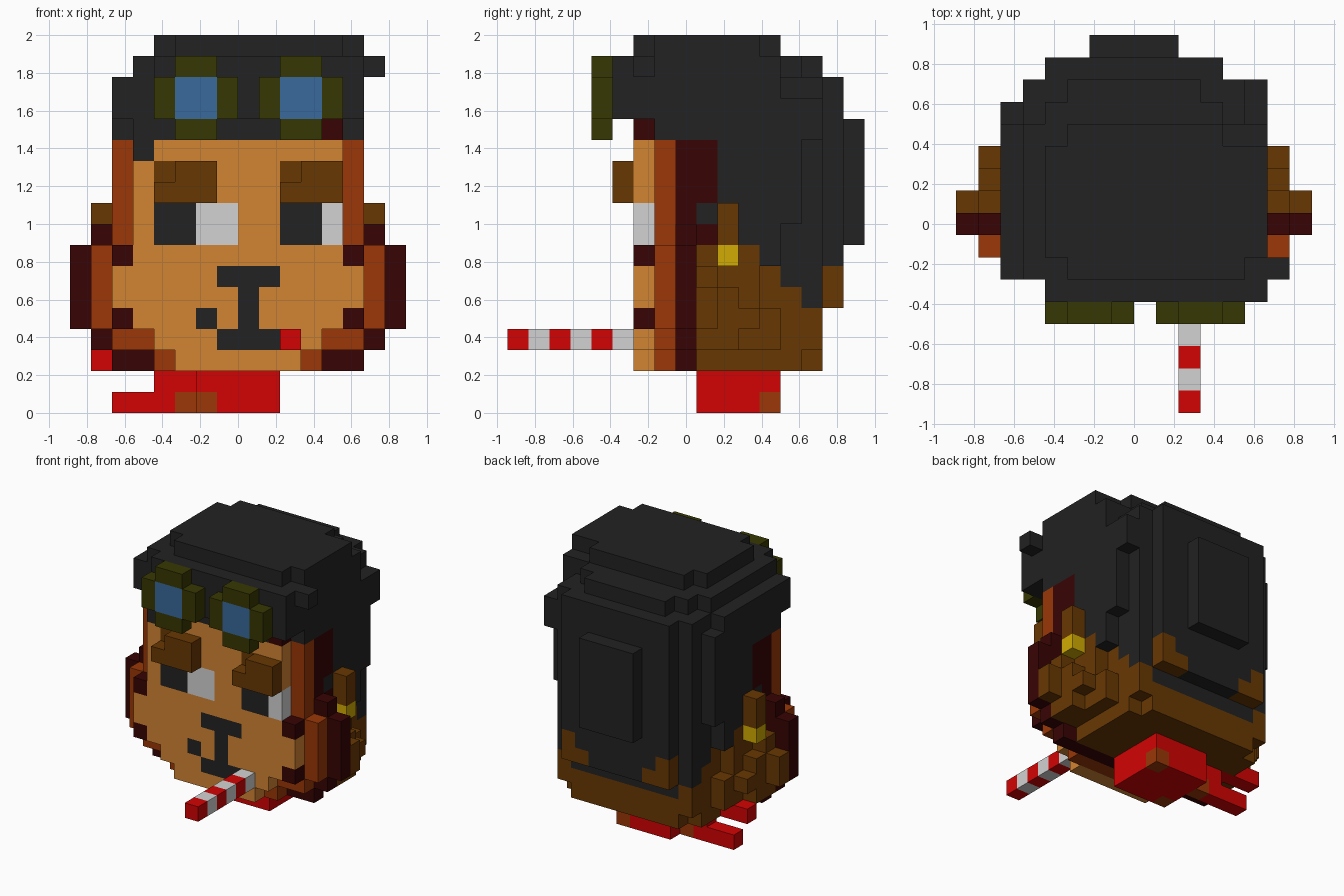
import bpy
import bmesh
from mathutils import Vector

UNIT = 1 / 9          # edge of one block
DEPTH_SHIFT = 8.5     # block rows from the frontmost face to the centre

cube = bpy.data.objects.get("Cube")
if cube:
    bpy.data.objects.remove(cube, do_unlink=True)

COLOURS = {
    "black": (.016, .016, .016),
    "tan": (.65, .23, .032),
    "rust": (.325, .039, .002),
    "maroon": (.039, .001, .001),
    "brown": (.14, .039, .001),
    "olive": (.039, .039, .001),
    "lens blue": (.041, .142, .325),
    "white": (.65, .65, .65),
    "red": (.65, .001, .001),
    "gold": (.64, .41, .001),
}


def make_material(name, rgb):
    material = bpy.data.materials.new(name)
    material.use_nodes = True
    material.diffuse_color = (*rgb, 1)
    material.roughness = 1
    shader = material.node_tree.nodes["Principled BSDF"]
    shader.inputs["Base Color"].default_value = (*rgb, 1)
    shader.inputs["Roughness"].default_value = 1
    shader.inputs["Specular IOR Level"].default_value = 0
    return material


materials = {name: make_material(name, rgb) for name, rgb in COLOURS.items()}
cells = {}      # block position -> part name
colour_of = {}  # part name -> colour name


def box(part, colour, x, y, z):
    """Fill a box of blocks; each argument is a (start, end) span."""
    colour_of[part] = colour
    for i in range(*x):
        for j in range(*y):
            for k in range(*z):
                cells[i, j, k] = part


def wide(part, colour, half, y, z):
    """A box centred across the width."""
    box(part, colour, (-half, half), y, z)


def pair(part, colour, x, y, z):
    """A box and its mirror image."""
    box("left_" + part, colour, x, y, z)
    box("right_" + part, colour, (-x[1], -x[0]), y, z)


def layer(part, colour, y, rows):
    """A slab whose half width changes with height."""
    for half, z0, z1 in rows:
        wide(part, colour, half, y, (z0, z1))


# Back of the head
wide("head", "brown", 5, (9, 14), (2, 13))
wide("head", "brown", 5, (14, 15), (3, 5))
wide("head", "brown", 4, (14, 15), (2, 3))

# Stepped cheeks
wide("head", "brown", 6, (9, 12), (3, 8))
wide("head", "brown", 6, (12, 13), (3, 5))
wide("head", "brown", 7, (9, 10), (3, 7))
wide("head", "brown", 7, (10, 11), (3, 6))
wide("head", "brown", 7, (11, 12), (4, 5))
wide("head", "brown", 8, (9, 10), (4, 6))

# Three fur rings around the face, growing toward the back
layer("outer_fur", "maroon", (8, 9),
      [(6, 2, 3), (7, 3, 4), (8, 4, 8), (7, 8, 9), (6, 9, 13)])
layer("inner_fur", "rust", (7, 8),
      [(4, 2, 3), (6, 3, 4), (7, 4, 8), (6, 8, 13)])
layer("face", "tan", (6, 7),
      [(3, 2, 3), (4, 3, 4), (5, 4, 5), (6, 5, 7), (5, 7, 13)])
for z in (4, 7):
    pair("cheek_tuft", "maroon", (5, 6), (6, 7), (z, z + 1))

# Temples, ears and earrings
wide("temple_fur", "maroon", 6, (9, 10), (10, 13))
wide("temple_fur", "maroon", 6, (9, 10), (8, 9))
wide("sideburn", "black", 6, (9, 10), (9, 10))
pair("ear", "brown", (6, 7), (10, 11), (8, 10))
pair("earring", "gold", (6, 7), (10, 11), (7, 8))

# Hair: side locks that lengthen toward the back
for y, bottom in enumerate([13, 13, 13, 10, 8, 7], start=7):
    wide("hair", "black", 6, (y, y + 1), (bottom, 14))
wide("hair", "black", 5, (13, 14), (6, 14))
wide("hair", "black", 6, (13, 14), (9, 13))
wide("hair", "black", 5, (14, 15), (5, 16))
wide("hair", "black", 4, (14, 15), (4, 5))
wide("hair", "black", 4, (15, 16), (5, 16))
wide("hair", "black", 2, (16, 17), (8, 14))

# Hair: stepped crown and fringe
wide("hair", "black", 6, (6, 13), (14, 16))
wide("hair", "black", 5, (13, 14), (14, 16))
wide("hair", "black", 6, (13, 14), (13, 15))
box("hair", "black", (5, 6), (14, 15), (13, 15))
box("hair", "black", (-4, 6), (5, 6), (14, 17))
box("hair", "black", (-5, 6), (6, 13), (16, 17))
wide("hair", "black", 4, (13, 14), (16, 17))
wide("hair", "black", 3, (14, 15), (16, 17))
box("hair", "black", (6, 7), (6, 7), (16, 17))
box("hair", "black", (-3, 5), (6, 7), (17, 18))
box("hair", "black", (-4, 6), (7, 12), (17, 18))
box("hair", "black", (-3, 4), (12, 13), (17, 18))
box("hair", "black", (-5, 4), (6, 7), (13, 14))
box("hair", "black", (-5, -4), (6, 7), (12, 13))
box("fringe_shadow", "maroon", (4, 5), (6, 7), (13, 14))

# Brown fur showing at the nape corners
pair("nape_fur", "brown", (3, 4), (15, 16), (5, 7))
pair("nape_fur", "brown", (2, 3), (15, 16), (5, 6))

# Goggles resting on the hair
for side, x in (("right", -4), ("left", 1)):
    frame, lens = side + "_goggle_frame", side + "_goggle_lens"
    box(frame, "olive", (x, x + 4), (4, 5), (14, 16))
    box(frame, "olive", (x + 1, x + 3), (4, 5), (13, 17))
    box(lens, "lens blue", (x + 1, x + 3), (4, 5), (14, 16))

# Brows and eyes, looking to one side
for side, x in (("right", -4), ("left", 2)):
    brow = side + "_brow"
    box(brow, "brown", (x, x + 3), (5, 6), (10, 11))
    box(brow, "brown", (x + 1, x + 3), (5, 6), (11, 12))
    box(brow, "brown", (x, x + 1), (6, 7), (11, 12))
    box(side + "_pupil", "black", (x, x + 2), (6, 7), (8, 10))
box("right_eye_white", "white", (-2, 0), (6, 7), (8, 10))
box("left_eye_white", "white", (4, 5), (6, 7), (8, 10))

# Nose, mouth and beauty spot
box("nose", "black", (-1, 2), (6, 7), (6, 7))
box("nose", "black", (0, 1), (6, 7), (4, 6))
box("mouth", "black", (-1, 2), (6, 7), (3, 4))
box("beauty_spot", "black", (-2, -1), (6, 7), (4, 5))

# Striped stick held in the mouth
for y in range(6):
    name, colour = ("stick_white", "white") if y % 2 else ("stick_red", "red")
    box(name, colour, (2, 3), (y, y + 1), (3, 4))

# Neck scarf with two tails
wide("scarf", "red", 2, (9, 13), (0, 2))
box("scarf_tail", "red", (-4, -2), (11, 12), (0, 2))
box("scarf_tail", "red", (-6, -4), (11, 12), (0, 1))
box("scarf_tail", "red", (-7, -4), (11, 12), (2, 3))
box("scarf_patch", "rust", (1, 2), (12, 13), (0, 1))
box("scarf_patch", "rust", (-2, -1), (9, 10), (0, 1))
box("scarf_patch", "rust", (-3, -2), (11, 12), (0, 1))


def build(part):
    """Make one object from the exposed block sides of a part."""
    bm = bmesh.new()
    for cell in [c for c, owner in cells.items() if owner == part]:
        centre = Vector(cell) + Vector((.5, .5 - DEPTH_SHIFT, .5))
        for axis in range(3):
            for sign in (-1, 1):
                beside = list(cell)
                beside[axis] += sign
                if tuple(beside) in cells:
                    continue
                n, u = Vector(), Vector()
                n[axis] = sign / 2
                u[(axis + 1) % 3] = .5
                v = n.cross(u) * 2
                corners = (-u - v, u - v, u + v, v - u)
                bm.faces.new([bm.verts.new((centre + n + c) * UNIT)
                              for c in corners])
    bmesh.ops.remove_doubles(bm, verts=bm.verts, dist=UNIT / 100)
    mesh = bpy.data.meshes.new(part)
    bm.to_mesh(mesh)
    bm.free()
    mesh.materials.append(materials[colour_of[part]])
    bpy.context.collection.objects.link(bpy.data.objects.new(part, mesh))


for part in colour_of:
    build(part)
